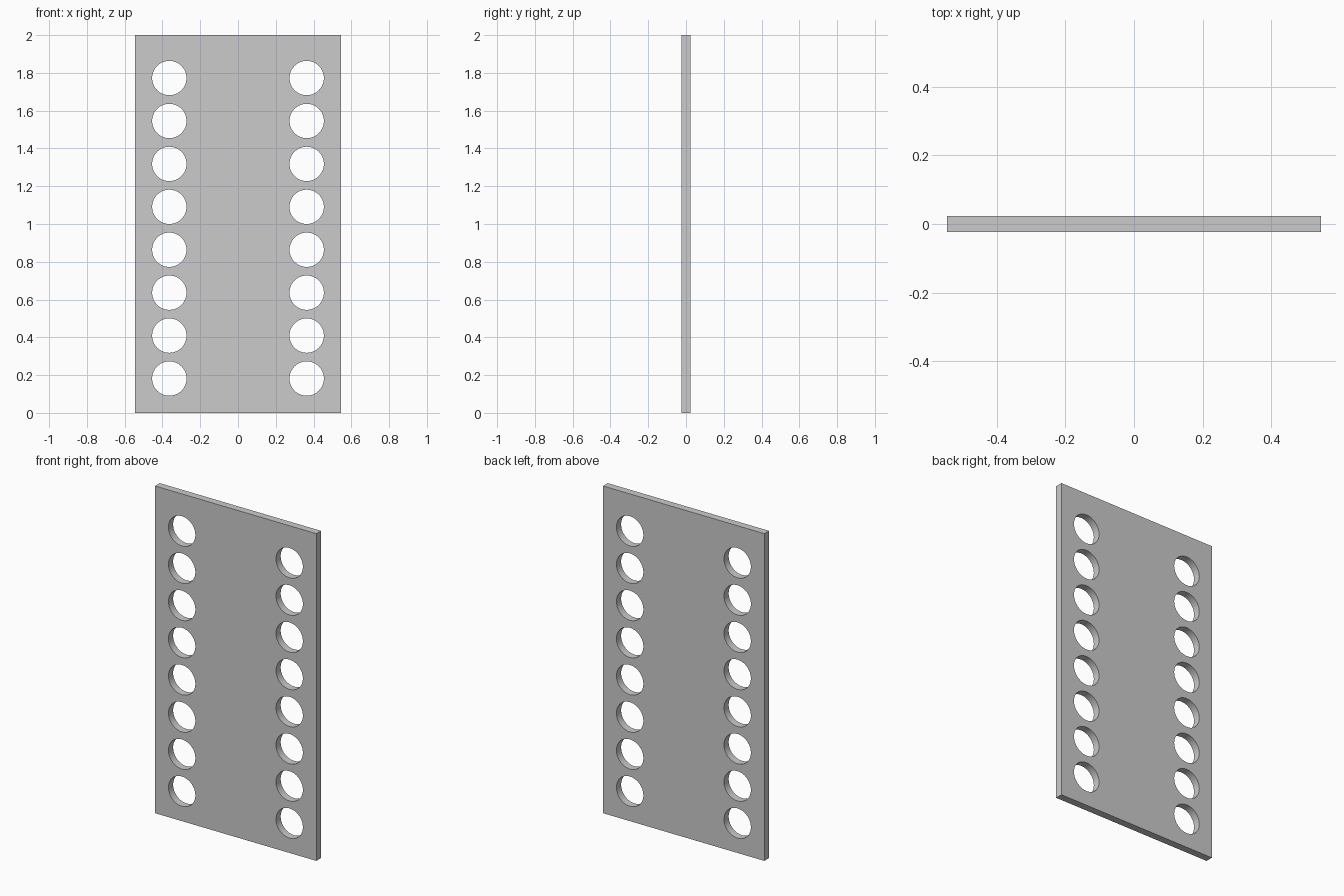
import bpy, bmesh
from math import radians
from mathutils import Matrix

if "Cube" in bpy.data.objects:
    bpy.data.objects.remove(bpy.data.objects["Cube"])

U = 1 / 22                      # base unit: the plate is 44 units tall
WIDTH, THICK, HEIGHT = 24 * U, U, 44 * U
HOLE_X, HOLE_R, PITCH, FIRST_Z = 8 * U, 2 * U, 5 * U, 4 * U
ROWS = 8


def make_object(name, bm):
    mesh = bpy.data.meshes.new(name)
    bm.to_mesh(mesh)
    bm.free()
    obj = bpy.data.objects.new(name, mesh)
    bpy.context.collection.objects.link(obj)
    return obj


# Flat rectangular plate standing on the ground
bm = bmesh.new()
bmesh.ops.create_cube(bm, size=1, matrix=Matrix.Translation((0, 0, HEIGHT / 2))
                      @ Matrix.Diagonal((WIDTH, THICK, HEIGHT, 1)))
plate = make_object("perforated_plate", bm)

# Two columns of round cutters
bm = bmesh.new()
for x in (-HOLE_X, HOLE_X):
    for i in range(ROWS):
        bmesh.ops.create_cone(
            bm, cap_ends=True, segments=64, radius1=HOLE_R, radius2=HOLE_R, depth=THICK * 4,
            matrix=Matrix.Translation((x, 0, FIRST_Z + i * PITCH)) @ Matrix.Rotation(radians(90), 4, 'X'))
cutter = make_object("hole_cutters", bm)
cutter.hide_render = True

# Cut the holes through the plate
cut = plate.modifiers.new("holes", 'BOOLEAN')
cut.operation = 'DIFFERENCE'
cut.solver = 'EXACT'
cut.object = cutter
bpy.context.view_layer.objects.active = plate
plate.select_set(True)
bpy.ops.object.modifier_apply(modifier=cut.name)
bpy.data.objects.remove(cutter)

# Smooth hole walls, crisp rims
bpy.ops.object.shade_smooth_by_angle(angle=radians(30))
